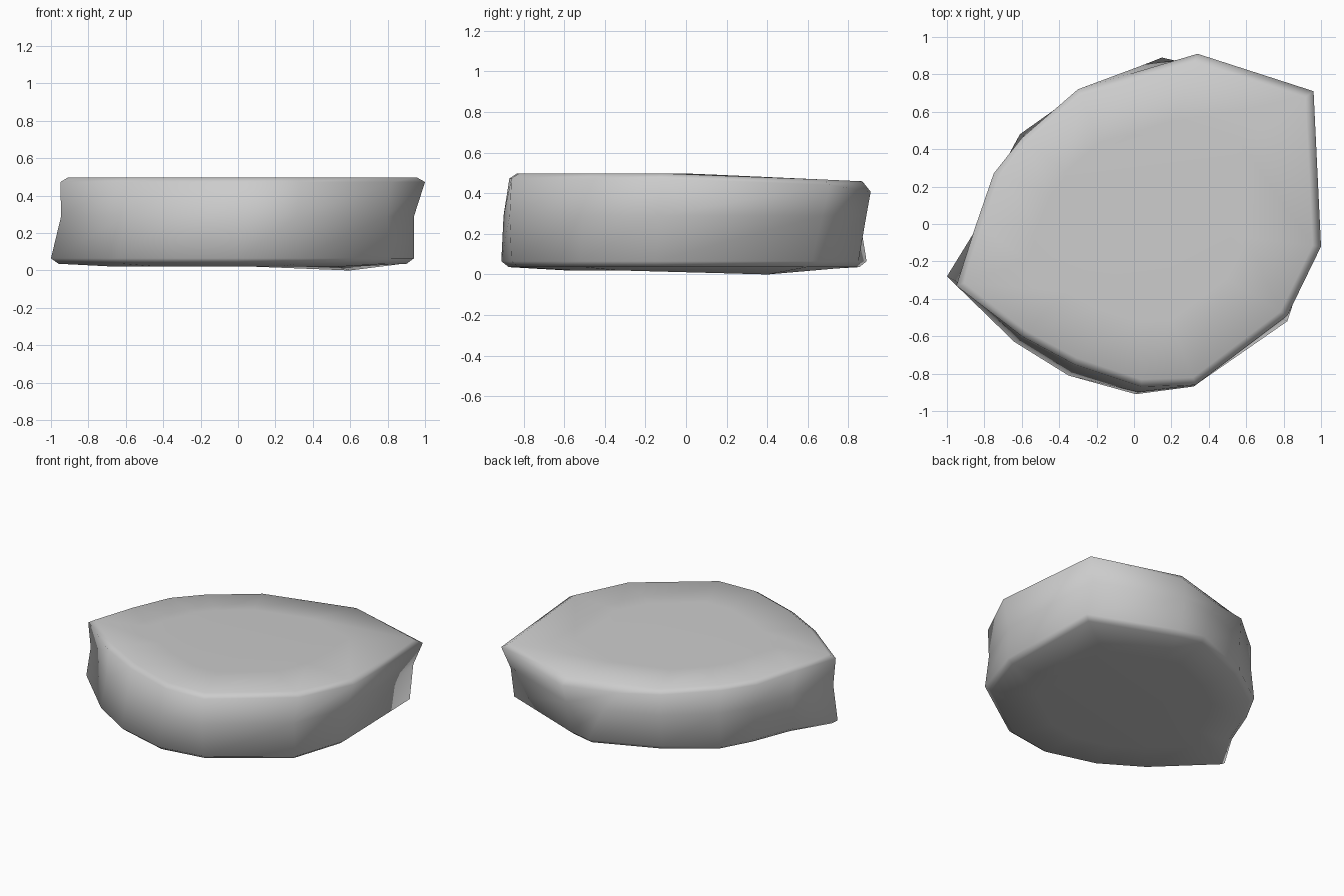
import bpy
import bmesh

cube = bpy.data.objects.get("Cube")
if cube:
    bpy.data.objects.remove(cube, do_unlink=True)

# Outlines of the slab at its upper and lower edges, anticlockwise
upper_outline = [(-.95, -.33), (-.6, -.6), (-.32, -.75), (.04, -.87), (.33, -.86),
                 (.82, -.49), (1, -.12), (.96, .71), (.34, .91), (-.03, .8),
                 (-.3, .72), (-.6, .46), (-.75, .27), (-.85, -.02)]
lower_outline = [(-1, -.28), (-.64, -.63), (-.35, -.81), (.01, -.91), (.33, -.86),
                 (.82, -.52), (.94, -.15), (.92, .62), (.32, .85), (.15, .89),
                 (-.3, .7), (-.61, .48), (-.73, .26), (-.84, -.02)]


def scaled(outline, factor):
    return [(x * factor, y * factor) for x, y in outline]


def pinched(lower, upper):
    """Outline halfway up the side, drawn in towards the two tips."""
    return [((a[0] + b[0]) * .485, (a[1] + b[1]) * .505)
            for a, b in zip(lower, upper)]


# Height rules: the top slopes down to the back, the underside sags at one corner
def top_height(x, y):
    return .498 - .045 * max(0, y)


def rim_height(x, y):
    return top_height(x, y) - (.05 if y > .75 else .025)


def belly_height(x, y):
    return 0 if x > .5 and y > .3 else .02


def level(height):
    return lambda x, y: height


# Stack of cross-sections from the underside to the top
sections = [
    (scaled(lower_outline, .65), belly_height),
    (scaled(lower_outline, .96), level(.036)),
    (lower_outline, level(.065)),
    (pinched(lower_outline, upper_outline), level(.29)),
    (upper_outline, rim_height),
    (scaled(upper_outline, .955), top_height),
    (scaled(upper_outline, .6), top_height),
]


def build_slab(name, material):
    bm = bmesh.new()
    rings = [[bm.verts.new((x, y, height(x, y))) for x, y in outline]
             for outline, height in sections]
    for low, high in zip(rings, rings[1:]):
        for i in range(len(low)):
            j = (i + 1) % len(low)
            bm.faces.new((low[i], low[j], high[j], high[i]))
    bm.faces.new(rings[-1])
    bm.faces.new(rings[0][::-1])
    bmesh.ops.recalc_face_normals(bm, faces=bm.faces)
    for face in bm.faces:
        face.smooth = True
    mesh = bpy.data.meshes.new(name)
    bm.to_mesh(mesh)
    bm.free()
    mesh.materials.append(material)
    slab = bpy.data.objects.new(name, mesh)
    bpy.context.collection.objects.link(slab)
    return slab


# Plain grey stone
stone = bpy.data.materials.new("grey_stone")
stone.use_nodes = True
colour = (.6, .6, .6, 1)
stone.diffuse_color = colour
stone.node_tree.nodes["Principled BSDF"].inputs["Base Color"].default_value = colour

build_slab("stone_slab", stone)
